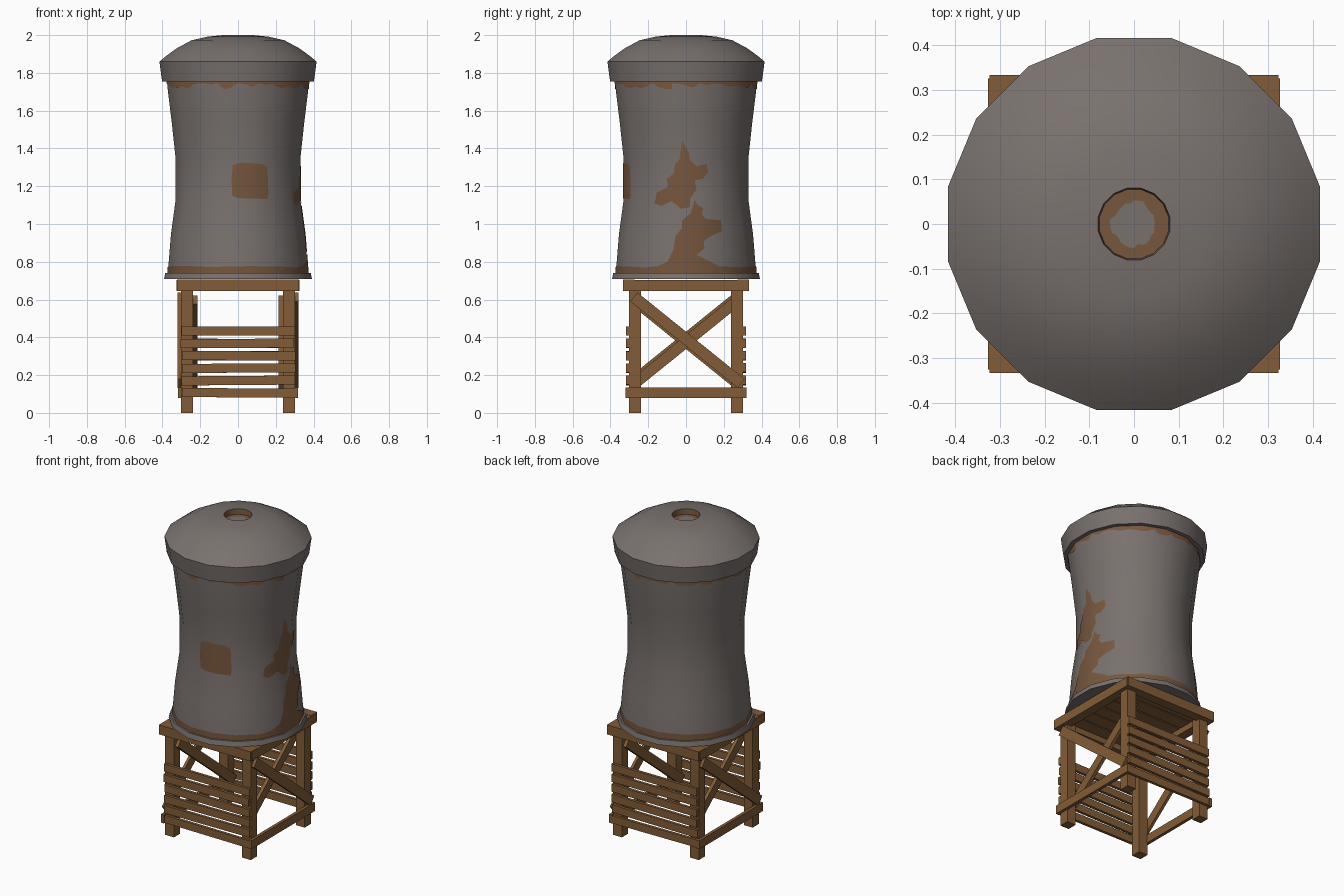
import bpy, bmesh, math, random
from mathutils import Vector

if "Cube" in bpy.data.objects:
    bpy.data.objects.remove(bpy.data.objects["Cube"])

random.seed(4)
N = 16
STEP = 2 * math.pi / N


def material(name, rgb):
    m = bpy.data.materials.new(name)
    m.diffuse_color = (*rgb, 1)
    m.use_nodes = True
    m.node_tree.nodes["Principled BSDF"].inputs["Base Color"].default_value = m.diffuse_color
    return m


METAL = material("grey metal", (0.19, 0.165, 0.155))
RUST = material("brown rust", (0.185, 0.095, 0.048))
WOOD = material("brown wood", (0.225, 0.108, 0.038))


def finish(name, bm, mat, smooth=None):
    me = bpy.data.meshes.new(name)
    bm.to_mesh(me)
    bm.free()
    me.materials.append(mat)
    ob = bpy.data.objects.new(name, me)
    bpy.context.collection.objects.link(ob)
    if smooth:
        bpy.ops.object.select_all(action='DESELECT')
        ob.select_set(True)
        bpy.context.view_layer.objects.active = ob
        bpy.ops.object.shade_smooth_by_angle(angle=math.radians(smooth))
    return ob


def lathe(name, profile, mat, smooth=35):
    """16-sided turned part; profile holds (half width across flats, z)."""
    bm = bmesh.new()
    rings = []
    for a, z in profile:
        r = a / math.cos(STEP / 2)
        rings.append([bm.verts.new((r * math.cos((k + .5) * STEP), r * math.sin((k + .5) * STEP), z))
                      for k in range(N)])
    for lo, hi in zip(rings, rings[1:]):
        for k in range(N):
            j = (k + 1) % N
            bm.faces.new((lo[k], lo[j], hi[j], hi[k]))
    bm.faces.new(rings[0][::-1])
    bm.faces.new(rings[-1])
    return finish(name, bm, mat, smooth)


def box(name, center, size, rx=0, ry=0):
    bm = bmesh.new()
    bmesh.ops.create_cube(bm, size=1)
    bmesh.ops.scale(bm, vec=size, verts=bm.verts)
    ob = finish(name, bm, WOOD)
    ob.location = center
    ob.rotation_euler = (rx, ry, 0)
    return ob


# ---- tank ----
BODY = [(.372, .735), (.37, .76), (.355, .945), (.33, 1.13), (.33, 1.345),
        (.35, 1.53), (.373, 1.72), (.375, 1.76)]
lathe("tank_body", BODY, METAL)
lathe("tank_base_rim", [(.392, .708), (.385, .74)], METAL)
lid = lathe("tank_lid", [(.402, 1.755), (.416, 1.86), (.38, 1.89), (.325, 1.93), (.245, 1.973),
                         (.16, 1.992), (.08, 2.0), (.077, 1.965)], METAL)
# rusty wall of the opening in the lid
lid.data.materials.append(RUST)
for p in lid.data.polygons:
    c = p.center
    if c.z > 1.97 and math.hypot(c.x, c.y) < .0795:
        p.material_index = 1

# rust ring on the floor of the lid opening
bm = bmesh.new()
M = 32
outer = [bm.verts.new((.077 * math.cos(i * STEP / 2), .077 * math.sin(i * STEP / 2), 1.967)) for i in range(M)]
inner = []
for i in range(M):
    r = random.uniform(.044, .055)
    inner.append(bm.verts.new((r * math.cos(i * STEP / 2), r * math.sin(i * STEP / 2), 1.967)))
for i in range(M):
    j = (i + 1) % M
    bm.faces.new((outer[i], outer[j], inner[j], inner[i]))
finish("lid_rust_ring", bm, RUST)


# ---- rust patches wrapped on the tank body ----
def half_width(z):
    for (a0, z0), (a1, z1) in zip(BODY, BODY[1:]):
        if z <= z1:
            return a0 + (a1 - a0) * (z - z0) / (z1 - z0)
    return BODY[-1][0]


def on_body(s, z, off=.003):
    """Point on the faceted body; s counts sides anticlockwise from +x."""
    r = (half_width(z) + off) / math.cos(STEP / 2)
    k = math.floor(s + .5)
    a, b = [Vector((r * math.cos(t * STEP), r * math.sin(t * STEP), z)) for t in (k - .5, k + .5)]
    return a.lerp(b, s + .5 - k)


def patch(name, outline):
    bm = bmesh.new()
    bm.faces.new([bm.verts.new((s, z, 0)) for s, z in outline])
    bmesh.ops.triangulate(bm, faces=bm.faces[:])
    cuts = [((k + .5, 0, 0), (1, 0, 0)) for k in range(-6, 17)]
    cuts += [((0, z, 0), (0, 1, 0)) for _, z in BODY[1:-1]]
    for co, no in cuts:
        bmesh.ops.bisect_plane(bm, geom=bm.verts[:] + bm.edges[:] + bm.faces[:],
                               plane_co=co, plane_no=no, dist=1e-5)
    for v in bm.verts:
        v.co = on_body(v.co.x, v.co.y)
    for f in bm.faces:
        f.normal_update()
        c = f.calc_center_median()
        if f.normal.x * c.x + f.normal.y * c.y < 0:
            f.normal_flip()
    me = finish(name, bm, RUST, 40).data
    me.normals_split_custom_set_from_vertices(
        [Vector((v.co.x, v.co.y, 0)).normalized() for v in me.vertices])


def seen(pts, turn):
    """Convert (sideways, z) as seen from one side into body coordinates."""
    return [(turn + math.asin(u / (half_width(z) * 1.01)) / STEP, z) for u, z in pts]


patch("front_rust_patch", seen([(-.03, 1.15), (.0, 1.137), (.155, 1.132), (.16, 1.16), (.152, 1.2), (.155, 1.30),
                                (.13, 1.318), (.02, 1.325), (-.028, 1.312), (-.034, 1.23)], -4))
patch("right_upper_rust", seen([(-.02, 1.44), (.015, 1.38), (.02, 1.34), (.055, 1.305), (.108, 1.318), (.118, 1.275),
                                (.09, 1.24), (.045, 1.23), (.055, 1.185), (.02, 1.13), (.02, 1.09), (-.025, 1.08),
                                (-.075, 1.122), (-.13, 1.095), (-.165, 1.11), (-.155, 1.165), (-.098, 1.195),
                                (-.1, 1.24), (-.065, 1.265), (-.055, 1.32), (-.035, 1.34)], 0))
patch("right_lower_rust", seen([(.045, 1.13), (.06, 1.10), (.092, 1.085), (.082, 1.053), (.103, 1.026), (.182, 1.02),
                                (.188, .963), (.135, .937), (.093, .91), (.098, .873), (.055, .836), (.13, .80),
                                (.19, .765), (-.195, .757), (-.098, .80), (-.066, .862), (-.055, .937),
                                (-.02, .98), (-.02, 1.02), (.025, 1.058)], 0))
for name, edge, jag, a, b in [("upper_rust_band", 1.757, 1.725, -.012, .022),
                              ("lower_rust_band", .738, .765, -.012, .014)]:
    wavy = [(i / 4 - .5, jag + random.uniform(a, b)) for i in range(4 * N + 1)]
    patch(name, [(-.5, edge), (N - .5, edge)] + wavy[::-1])

# ---- wooden stand ----
for sx in (-1, 1):
    for sy in (-1, 1):
        box("leg", (sx * .27, sy * .27, .33), (.062, .062, .66))

for s in (-1, 1):
    # top frame and lower side rails
    box("top_beam_front_back", (0, s * .303, .675), (.645, .06, .06))
    box("top_beam_side", (s * .297, 0, .674), (.058, .65, .058))
    box("lower_side_rail", (s * .308, 0, .107), (.02, .64, .054))
    # horizontal slats on the front and back
    for i in range(6):
        box("slat", (random.uniform(-.004, .004), s * .308, .106 + i * .0655),
            (.6, .018, .048), ry=random.uniform(-.008, .008))
    # crossed braces, one outside and one inside the legs
    tilt = math.atan2(.46, .57)
    box("outer_brace", (s * .31, s * .008, .385), (.018, .73, .06), rx=-s * tilt)
    box("inner_brace", (s * .226, 0, .375), (.022, .71, .058), rx=s * tilt)

# deck planks under the tank
for i in range(6):
    box("deck_plank", (0, -.235 + i * .094, .692), (.56, .086, .02))
